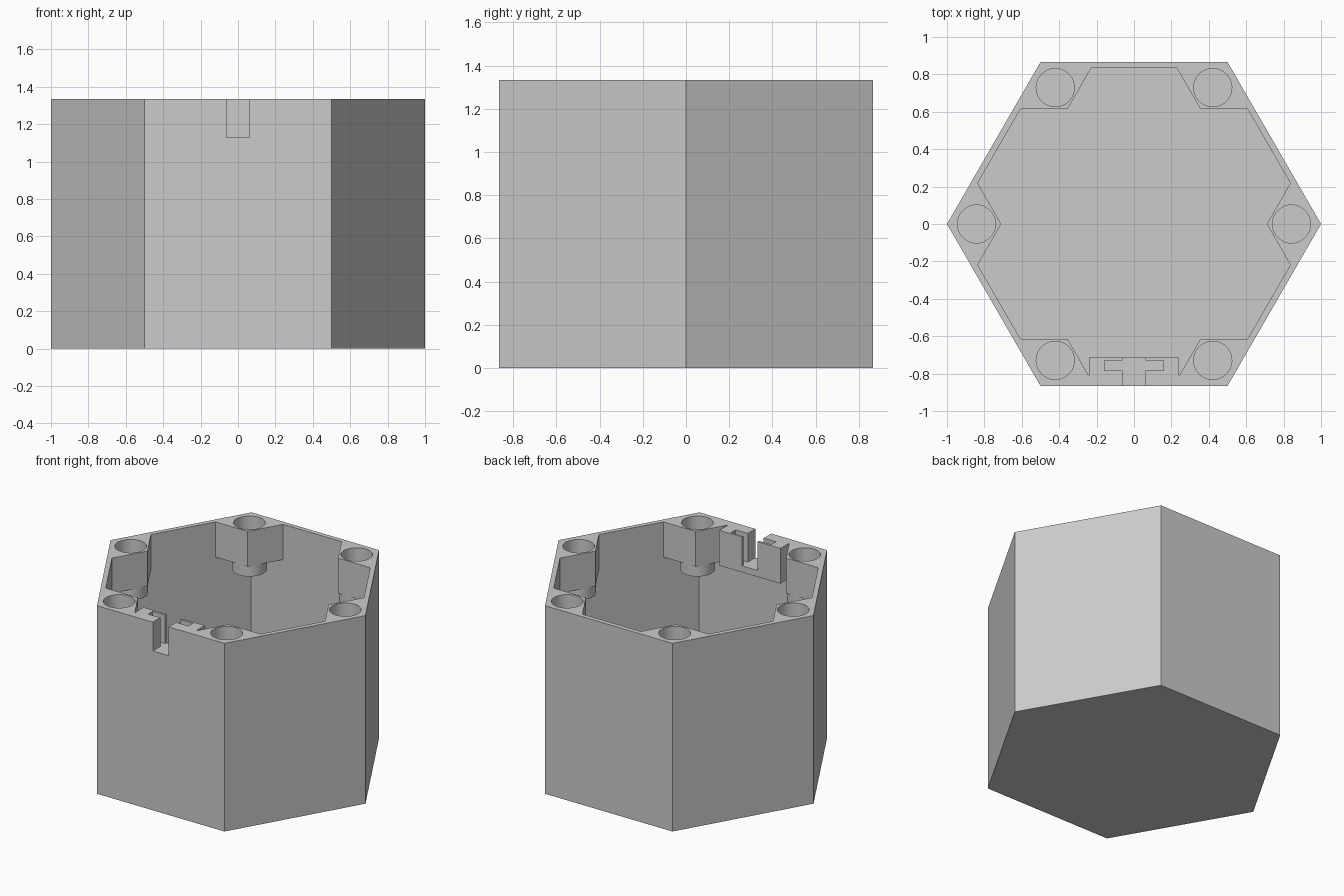
import bpy, bmesh
from math import cos, sin, pi
from mathutils import Vector, Matrix

cube = bpy.data.objects.get("Cube")
if cube:
    bpy.data.objects.remove(cube)

HEIGHT = 1.334
APOTHEM_RATIO = cos(pi / 6)
FLOOR = 0.033
INNER_RADIUS = 0.962
BLOCK_BOTTOM = HEIGHT - 0.25
PEG_RADIUS = 0.842          # distance of the round sockets from the centre

grey = bpy.data.materials.new("plain grey")
grey.use_nodes = True
colour = (0.6, 0.6, 0.6, 1)
grey.diffuse_color = colour
grey.node_tree.nodes["Principled BSDF"].inputs["Base Color"].default_value = colour


def prism(name, outline, z0, z1):
    """Extrude a flat outline from z0 up to z1."""
    bm = bmesh.new()
    face = bm.faces.new([bm.verts.new((x, y, z0)) for x, y in outline])
    top = bmesh.ops.extrude_face_region(bm, geom=[face])["geom"]
    verts = [v for v in top if isinstance(v, bmesh.types.BMVert)]
    bmesh.ops.translate(bm, verts=verts, vec=(0, 0, z1 - z0))
    bmesh.ops.recalc_face_normals(bm, faces=bm.faces)
    mesh = bpy.data.meshes.new(name)
    bm.to_mesh(mesh)
    bm.free()
    mesh.materials.append(grey)
    obj = bpy.data.objects.new(name, mesh)
    bpy.context.collection.objects.link(obj)
    return obj


def ring(radius, sides, centre=(0, 0)):
    return [(centre[0] + radius * cos(2 * pi * i / sides),
             centre[1] + radius * sin(2 * pi * i / sides)) for i in range(sides)]


def rect(x0, x1, y0, y1):
    return [(x0, y0), (x1, y0), (x1, y1), (x0, y1)]


def combine(target, tool, operation):
    """Apply a boolean to the target and discard the tool."""
    mod = target.modifiers.new("cut", "BOOLEAN")
    mod.operation = operation
    mod.solver = "EXACT"
    mod.object = tool
    bpy.context.view_layer.objects.active = target
    bpy.ops.object.modifier_apply(modifier=mod.name)
    bpy.data.objects.remove(tool)


# Hexagonal shell
box = prism("hexagonal_box", ring(1, 6), 0, HEIGHT)
combine(box, prism("cavity", ring(INNER_RADIUS, 6), FLOOR, HEIGHT + 0.1), "DIFFERENCE")

# Latch block inside the front wall
combine(box, prism("latch_block", rect(-0.24, 0.24, -0.85, -0.715),
                   BLOCK_BOTTOM, HEIGHT), "UNION")

# Corner blocks, each with a round cup below
side = 0.135
rhombus = [(0.71, 0), (0.71 + side, side * 3 ** 0.5),
           (0.71 + 2 * side, 0), (0.71 + side, -side * 3 ** 0.5)]
corners = [Matrix.Rotation(i * pi / 3, 2) for i in range(6)]
for turn in corners:
    block = prism("corner_block", [turn @ Vector(p) for p in rhombus],
                  BLOCK_BOTTOM, HEIGHT)
    combine(box, block, "UNION")
    centre = turn @ Vector((PEG_RADIUS, 0))
    combine(box, prism("cup", ring(0.113, 48, centre), 1.005, 1.2), "UNION")
for turn in corners:
    centre = turn @ Vector((PEG_RADIUS, 0))
    combine(box, prism("cup_hole", ring(0.102, 48, centre), 1.02, HEIGHT + 0.1),
            "DIFFERENCE")

# T-shaped latch slot through the front wall
for outline in (rect(-0.062, 0.062, -0.95, -0.65), rect(-0.158, 0.158, -0.782, -0.73)):
    combine(box, prism("slot", outline, 1.13, HEIGHT + 0.1), "DIFFERENCE")

# Smooth round walls, crisp edges
bpy.ops.object.select_all(action="DESELECT")
box.select_set(True)
bpy.context.view_layer.objects.active = box
bpy.ops.object.shade_smooth_by_angle(angle=pi / 6)
